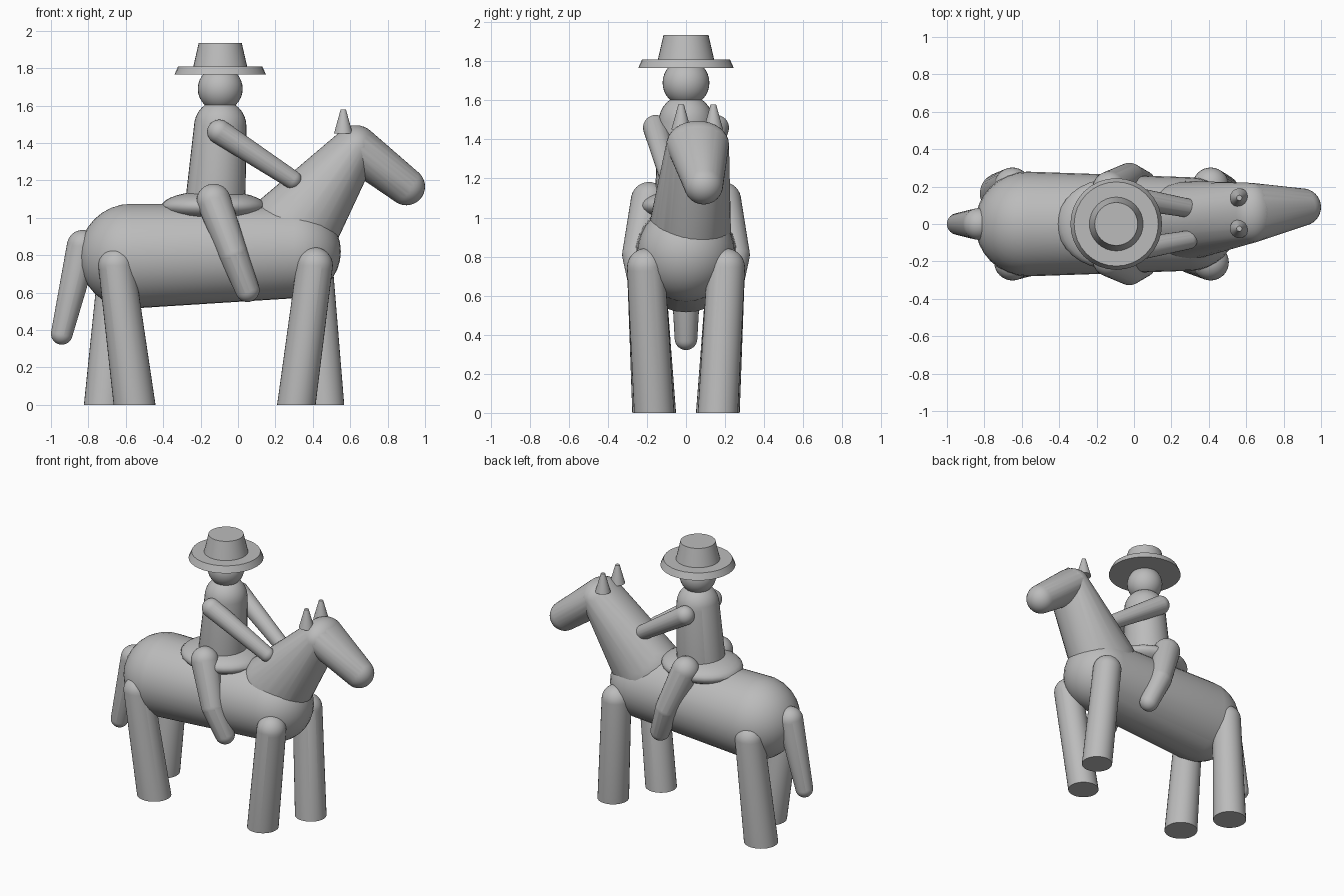
import bpy
import bmesh
from math import sin, cos, pi
from mathutils import Vector

cube = bpy.data.objects.get("Cube")
if cube:
    bpy.data.objects.remove(cube, do_unlink=True)

grey = bpy.data.materials.new("plain_grey")
grey.use_nodes = True
COLOUR = (0.5, 0.5, 0.5, 1)
grey.diffuse_color = COLOUR
for node in grey.node_tree.nodes:
    if node.type == "BSDF_PRINCIPLED":
        node.inputs["Base Color"].default_value = COLOUR


def finish(name, bm, angle=0.6):
    """Turn a bmesh into a smooth-shaded object."""
    bmesh.ops.recalc_face_normals(bm, faces=bm.faces)
    mesh = bpy.data.meshes.new(name)
    bm.to_mesh(mesh)
    bm.free()
    mesh.materials.append(grey)
    obj = bpy.data.objects.new(name, mesh)
    bpy.context.collection.objects.link(obj)
    bpy.ops.object.select_all(action="DESELECT")
    obj.select_set(True)
    bpy.context.view_layer.objects.active = obj
    bpy.ops.object.shade_smooth_by_angle(angle=angle)
    return obj


def ball_points(centre, radii, segs=32, rings=16):
    """Points on an ellipsoid, or on a disc when its height is zero."""
    rx, ry, rz = radii
    c = Vector(centre)
    if rz == 0:
        return [c + Vector((rx * cos(2 * pi * i / segs), ry * sin(2 * pi * i / segs), 0))
                for i in range(segs)]
    points = [c + Vector((0, 0, rz)), c - Vector((0, 0, rz))]
    for j in range(1, rings):
        p = pi * j / rings
        for i in range(segs):
            t = 2 * pi * i / segs
            points.append(c + Vector((rx * sin(p) * cos(t), ry * sin(p) * sin(t), rz * cos(p))))
    return points


def limb(name, *balls):
    """Rounded form stretched around balls, each given as (centre, radius or radii)."""
    bm = bmesh.new()
    for centre, r in balls:
        radii = r if isinstance(r, tuple) else (r, r, r)
        for p in ball_points(centre, radii):
            bm.verts.new(p)
    bmesh.ops.convex_hull(bm, input=bm.verts[:])
    loose = [v for v in bm.verts if not v.link_faces]
    bmesh.ops.delete(bm, geom=loose, context="VERTS")
    return finish(name, bm)


def cone(name, base, r1, r2, height):
    """Capped cone standing on its base point."""
    bm = bmesh.new()
    bmesh.ops.create_cone(bm, cap_ends=True, segments=32, radius1=r1, radius2=r2, depth=height)
    bmesh.ops.translate(bm, verts=bm.verts, vec=Vector(base) + Vector((0, 0, height / 2)))
    return finish(name, bm)


# Horse body, neck and head, with the head turned a little to one side
poll = ((0.63, 0.06, 1.375), (0.12, 0.16, 0.12))
limb("horse_body", ((-0.57, 0, 0.795), 0.28), ((0.3, 0, 0.82), 0.25))
limb("horse_neck", ((0.29, 0.02, 0.93), (0.24, 0.21, 0.24)), poll)
limb("horse_head", poll, ((0.9, 0.09, 1.167), 0.1))
limb("horse_tail", ((-0.83, 0, 0.85), 0.085), ((-0.942, 0, 0.38), 0.058))

# Ears
for side, y in (("left", 0.14), ("right", -0.025)):
    cone(f"{side}_ear", (0.563, y, 1.45), 0.05, 0.014, 0.13)

# Horse legs: round tops, flat feet
for name, top_x, foot_x, side, r in (
    ("front_right_leg", 0.41, 0.312, -1, 0.103),
    ("front_left_leg", 0.41, 0.465, 1, 0.103),
    ("back_right_leg", -0.65, -0.553, -1, 0.112),
    ("back_left_leg", -0.65, -0.712, 1, 0.112),
):
    limb(name, ((top_x, side * 0.205, 0.745), 0.097), ((foot_x, side * 0.163, 0), (r, r, 0)))

# Saddle
limb("saddle", ((-0.13, 0, 1.06), (0.28, 0.24, 0.085)))

# Rider
AXIS = -0.095
limb("rider_torso", ((-0.12, 0, 1.1), 0.16), ((AXIS, 0, 1.49), 0.14))
limb("rider_head", ((AXIS, 0, 1.69), 0.12))
for side, s in (("left", 1), ("right", -1)):
    limb(f"rider_{side}_arm", ((-0.1, s * 0.155, 1.46), 0.065), ((0.29, s * 0.085, 1.205), 0.05))
    knee = ((-0.025, s * 0.25, 0.81), 0.077)
    limb(f"rider_{side}_thigh", ((-0.13, s * 0.19, 1.09), 0.092), knee)
    limb(f"rider_{side}_shin", knee, ((0.05, s * 0.22, 0.615), 0.065))

# Hat
cone("hat_brim", (AXIS, 0, 1.765), 0.245, 0.225, 0.045)
cone("hat_crown", (AXIS, 0, 1.805), 0.145, 0.115, 0.13)
